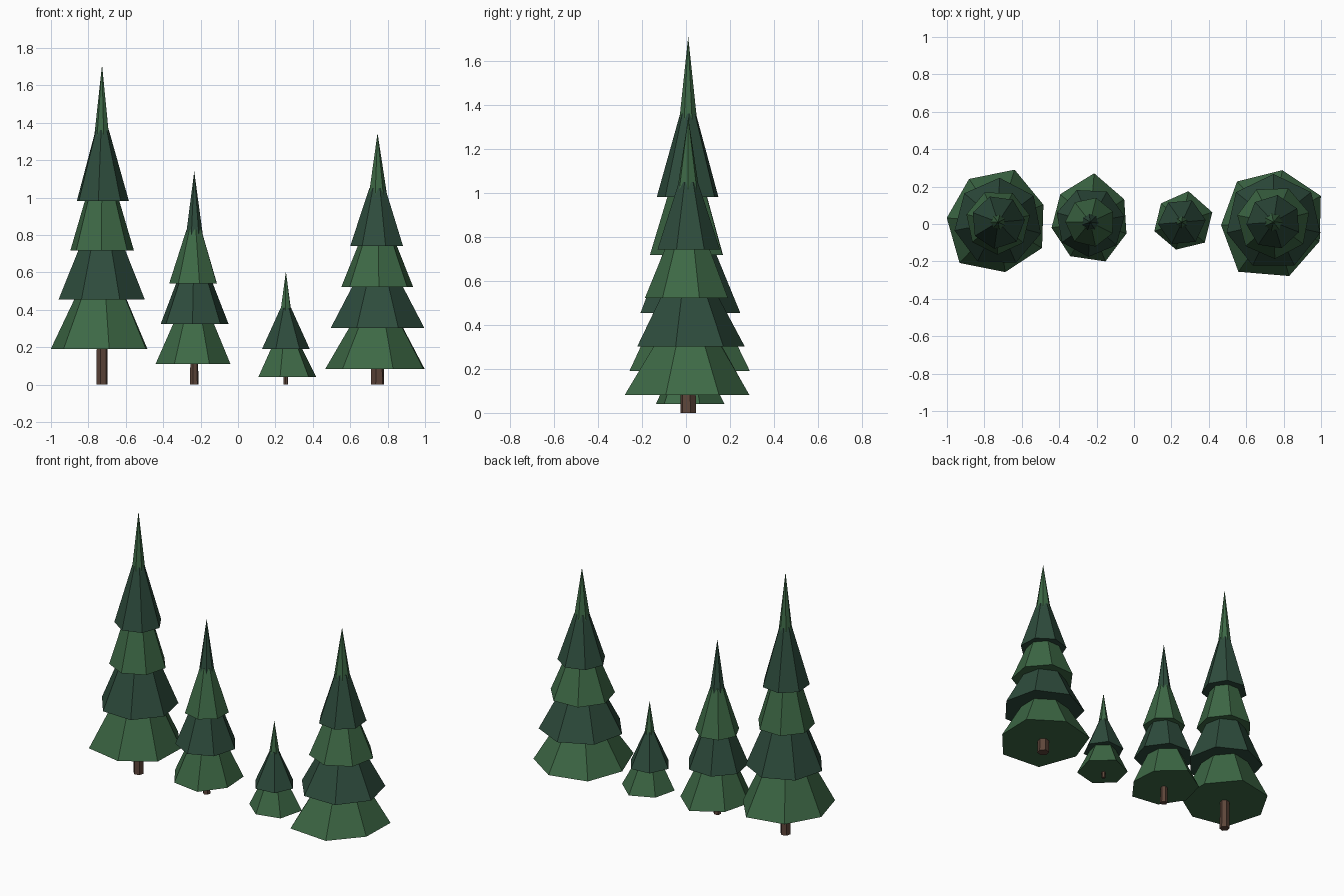
import bpy, bmesh
from math import cos, sin, radians

if "Cube" in bpy.data.objects:
    bpy.data.objects.remove(bpy.data.objects["Cube"])


def material(name, rgb):
    m = bpy.data.materials.new(name)
    m.diffuse_color = (*rgb, 1)
    m.use_nodes = True
    m.node_tree.nodes["Principled BSDF"].inputs["Base Color"].default_value = m.diffuse_color
    return m


LIGHT = material("light_needles", (0.047, 0.14, 0.06))
DARK = material("dark_needles", (0.027, 0.072, 0.046))
BARK = material("bark", (0.11, 0.06, 0.042))


def frustum(name, centre, z0, z1, radii, ratio, phase, mat):
    """Flat-sided tier: bottom ring with given radii, top ring scaled by ratio (0 = point)."""
    bm = bmesh.new()
    n = len(radii)

    def ring(z, s):
        return [bm.verts.new((centre[0] + r * s * cos(radians(phase + 360 * i / n)),
                              centre[1] + r * s * sin(radians(phase + 360 * i / n)), z))
                for i, r in enumerate(radii)]

    low = ring(z0, 1)
    bm.faces.new(low[::-1])
    if ratio:
        top = ring(z1, ratio)
        bm.faces.new(top)
        for i in range(n):
            j = (i + 1) % n
            bm.faces.new((low[i], low[j], top[j], top[i]))
    else:
        tip = bm.verts.new((*centre, z1))
        for i in range(n):
            bm.faces.new((low[i], low[(i + 1) % n], tip))
    me = bpy.data.meshes.new(name)
    bm.to_mesh(me)
    bm.free()
    me.materials.append(mat)
    ob = bpy.data.objects.new(name, me)
    bpy.context.collection.objects.link(ob)


def tree(name, x, trunk_r, z0, step, base, phase, upper, neck, apex):
    """base: uneven radii of the lowest tier; upper: (radius, phase) of the others;
    neck: (height, radius) where the top tier meets the tip."""
    c = (x, 0.01)
    n = len(base)
    tiers = [(base, phase)] + [([r] * n, p) for r, p in upper]
    frustum(name + "_trunk", c, 0, z0 + step * 0.5, [trunk_r] * 6, 0.9, 15, BARK)
    for i, (radii, p) in enumerate(tiers):
        z = z0 + step * i
        last = i == len(tiers) - 1
        z1 = neck[0] if last else z + step * 1.4
        ratio = neck[1] / radii[0] if last else 0.36
        frustum(f"{name}_tier_{i + 1}", c, z, z1, radii, ratio, p, DARK if i % 2 else LIGHT)
    # slim tip starting inside the top tier
    zt = z0 + step * len(tiers)
    rt = neck[1] * (apex - zt) / (apex - neck[0])
    frustum(name + "_tip", c, zt, apex, [rt * 1.03] * n, 0, p + 20,
            DARK if len(tiers) % 2 else LIGHT)


tree("tall_tree", -0.727, 0.031, 0.19, 0.264,
     [0.26, 0.294, 0.278, 0.275, 0.30, 0.27, 0.273], 21,
     [(0.237, 36.6), (0.174, 12), (0.144, 5)], (1.36, 0.037), 1.71)
tree("medium_tree", -0.234, 0.023, 0.11, 0.215,
     [0.219, 0.262, 0.219, 0.209, 0.211, 0.225, 0.203], 34,
     [(0.186, 10), (0.134, 25)], (0.83, 0.041), 1.14)
tree("small_tree", 0.256, 0.013, 0.04, 0.15,
     [0.171, 0.169, 0.15, 0.155, 0.15, 0.164], 18,
     [(0.128, 5)], (0.41, 0.028), 0.605)
tree("wide_tree", 0.746, 0.037, 0.082, 0.22,
     [0.289, 0.282, 0.292, 0.281, 0.325, 0.30, 0.267], 29,
     [(0.257, 38.6), (0.197, 15), (0.146, 30)], (1.05, 0.044), 1.345)
